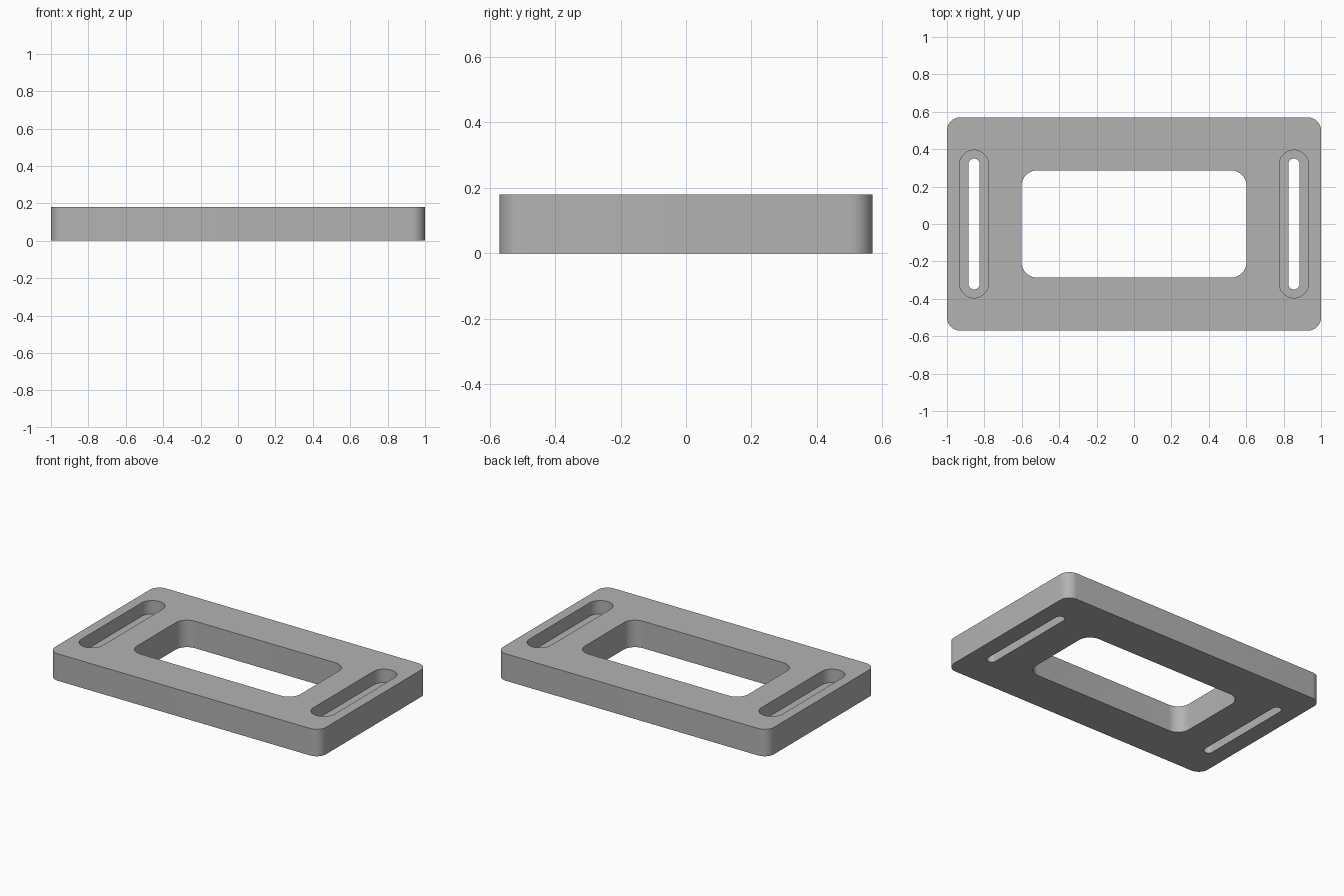
import bpy
import bmesh
from math import pi, cos, sin

if "Cube" in bpy.data.objects:
    bpy.data.objects.remove(bpy.data.objects["Cube"])

HEIGHT = 0.18
LEDGE = 0.09
SEGMENTS = 12

grey = bpy.data.materials.new("plain_grey")
grey.use_nodes = True
colour = (0.45, 0.45, 0.45, 1)
grey.diffuse_color = colour
grey.node_tree.nodes["Principled BSDF"].inputs["Base Color"].default_value = colour


def outline(bm, cx, hx, hy, r, z):
    """Closed loop of edges around a rounded rectangle."""
    verts = []
    for q, (sx, sy) in enumerate([(1, 1), (-1, 1), (-1, -1), (1, -1)]):
        for i in range(SEGMENTS + 1):
            a = (q + i / SEGMENTS) * pi / 2
            p = (cx + sx * (hx - r) + r * cos(a), sy * (hy - r) + r * sin(a), z)
            if not verts or sum(abs(verts[-1].co[k] - p[k]) for k in range(3)) > 1e-5:
                verts.append(bm.verts.new(p))
    if (verts[0].co - verts[-1].co).length < 1e-5:
        bm.verts.remove(verts.pop())
    return [bm.edges.new((v, verts[(i + 1) % len(verts)])) for i, v in enumerate(verts)]


def wall(bm, shape, z0, z1):
    """Vertical wall between two heights; returns its bottom and top loops."""
    low, high = outline(bm, *shape, z0), outline(bm, *shape, z1)
    for a, b in zip(low, high):
        bm.faces.new((a.verts[0], a.verts[1], b.verts[1], b.verts[0]))
    return low, high


def fill(bm, edges):
    bmesh.ops.triangle_fill(bm, edges=edges, use_beauty=True, normal=(0, 0, 1))


bm = bmesh.new()

# Outer rim and central window
bottom, top = wall(bm, (0, 1.0, 0.57, 0.07), 0, HEIGHT)
low, high = wall(bm, (0, 0.602, 0.287, 0.085), 0, HEIGHT)
bottom += low
top += high

# Strap slots, each with a wider recess above a ledge
for side in (-1, 1):
    slot_low, slot_high = wall(bm, (side * 0.855, 0.03, 0.35, 0.03), 0, LEDGE)
    recess_low, recess_high = wall(bm, (side * 0.855, 0.078, 0.395, 0.078), LEDGE, HEIGHT)
    fill(bm, slot_high + recess_low)
    bottom += slot_low
    top += recess_high

# Flat underside and top
fill(bm, bottom)
fill(bm, top)
bmesh.ops.recalc_face_normals(bm, faces=bm.faces[:])

mesh = bpy.data.meshes.new("slotted_plate")
bm.to_mesh(mesh)
bm.free()
mesh.materials.append(grey)
plate = bpy.data.objects.new("slotted_plate", mesh)
bpy.context.collection.objects.link(plate)

# Smooth rounded corners, sharp rims
bpy.context.view_layer.objects.active = plate
plate.select_set(True)
bpy.ops.object.shade_smooth_by_angle(angle=pi / 6)
